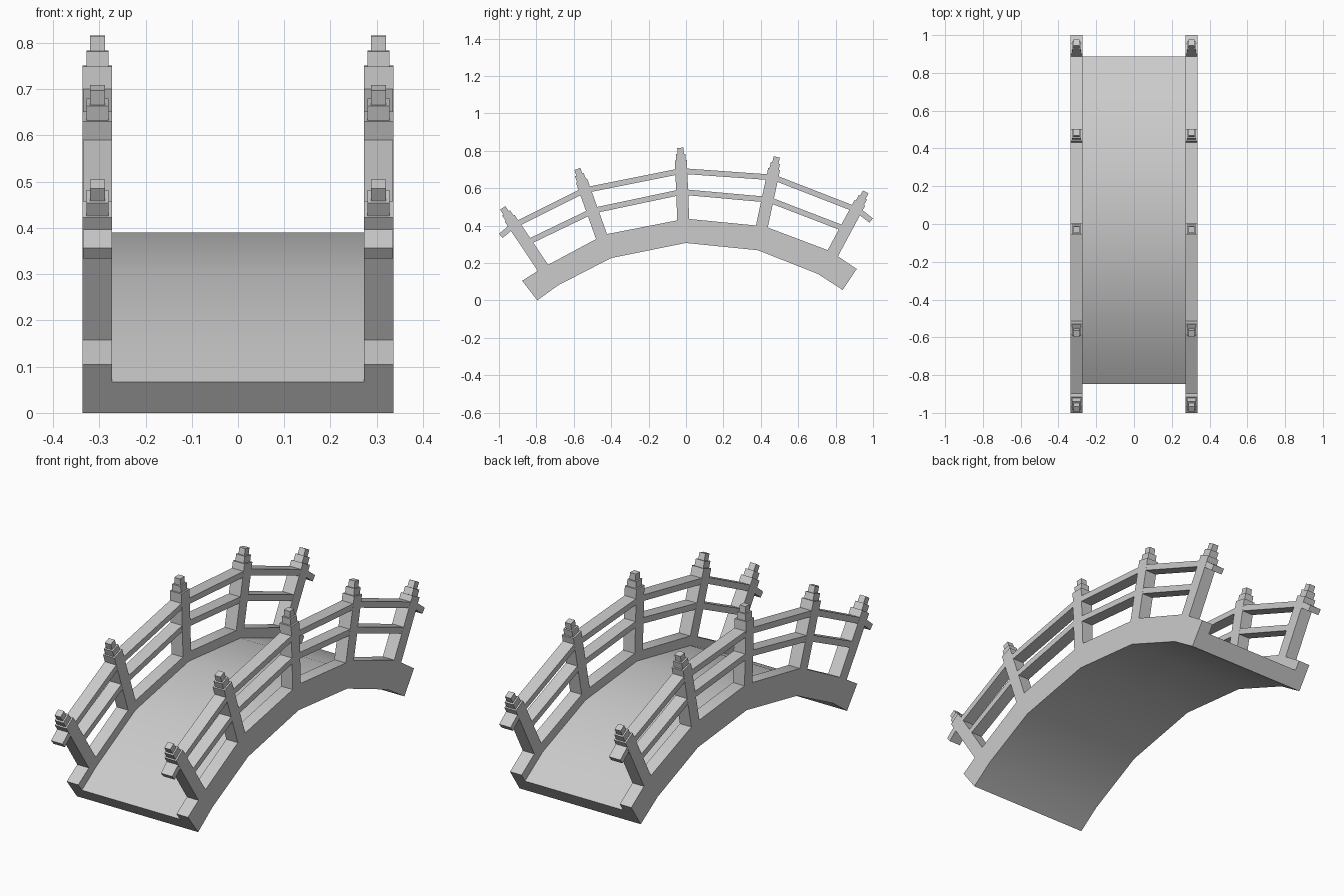
import bpy, bmesh, math
from mathutils import Vector

if "Cube" in bpy.data.objects:
    bpy.data.objects.remove(bpy.data.objects["Cube"])

V = Vector
X_IN, X_OUT = 0.272, 0.336
X_MID = (X_IN + X_OUT) / 2


def make_object(name, bm, mirror=True):
    bmesh.ops.recalc_face_normals(bm, faces=bm.faces)
    mesh = bpy.data.meshes.new(name)
    bm.to_mesh(mesh)
    bm.free()
    ob = bpy.data.objects.new(name, mesh)
    bpy.context.collection.objects.link(ob)
    if mirror:
        ob.modifiers.new("both_sides", 'MIRROR').use_axis[0] = True
    return ob


def loft(bm, rings):
    """Skin a list of equal-length point rings and cap both ends."""
    rings = [[bm.verts.new(p) for p in r] for r in rings]
    n = len(rings[0])
    for a, b in zip(rings, rings[1:]):
        for i in range(n):
            j = (i + 1) % n
            bm.faces.new((a[i], a[j], b[j], b[i]))
    bm.faces.new(rings[0])
    bm.faces.new(rings[-1])


def rect_ring(low, high, half_x, cx=X_MID):
    return [(cx - half_x, *low), (cx + half_x, *low),
            (cx + half_x, *high), (cx - half_x, *high)]


def rail(name, path, thick):
    """Bar following a (y, z) polyline with mitred joints."""
    pts = [V(p) for p in path]
    bm = bmesh.new()
    rings = []
    for i, p in enumerate(pts):
        d0 = (p - pts[i - 1]).normalized() if i else (pts[1] - p).normalized()
        d1 = (pts[i + 1] - p).normalized() if i < len(pts) - 1 else d0
        t = (d0 + d1).normalized()
        n = V((-t.y, t.x)) * (thick / 2 / t.dot(d0))
        rings.append(rect_ring(p - n, p + n, 0.0315))
    loft(bm, rings)
    return make_object(name, bm)


def post(name, base, top):
    """Leaning square post with two stepped caps."""
    base, top = V(base), V(top)
    length = (top - base).length
    d = (top - base).normalized()
    n = V((-d.y, d.x))
    bm = bmesh.new()
    tiers = [(-0.04, length - 0.066, 0.032, 0.032),
             (length - 0.067, length - 0.033, 0.024, 0.025),
             (length - 0.034, length, 0.0165, 0.017)]
    for s0, s1, hx, hn in tiers:
        loft(bm, [rect_ring(base + d * s - n * hn, base + d * s + n * hn, hx)
                  for s in (s0, s1)])
    return make_object(name, bm)


# Arched span: U-shaped section, stations give (bottom, curb top) in (y, z)
stations = [((-0.795, 0.0), (-0.876, 0.105)),
            ((-0.683, 0.081), (-0.757, 0.180)),
            ((-0.399, 0.227), (-0.436, 0.352)),
            ((0.0, 0.307), (0.0, 0.437)),
            ((0.385, 0.268), (0.420, 0.396)),
            ((0.704, 0.142), (0.770, 0.264)),
            ((0.838, 0.056), (0.913, 0.168))]
bm = bmesh.new()
rings = []
for low, high in stations:
    low, high = V(low), V(high)
    deck = low.lerp(high, 0.64)
    rings.append([(-X_OUT, *low), (-X_IN, *low), (X_IN, *low), (X_OUT, *low),
                  (X_OUT, *high), (X_IN, *high), (X_IN, *deck),
                  (-X_IN, *deck), (-X_IN, *high), (-X_OUT, *high)])
loft(bm, rings)
span = make_object("arched_deck", bm, mirror=False)
bpy.context.view_layer.objects.active = span
span.select_set(True)
bpy.ops.object.shade_smooth_by_angle(angle=math.radians(30))

# Railing posts, front to back
posts = [((-0.768, 0.179), (-0.980, 0.495)),
         ((-0.453, 0.345), (-0.581, 0.703)),
         ((-0.015, 0.436), (-0.030, 0.816)),
         ((0.405, 0.393), (0.485, 0.767)),
         ((0.780, 0.243), (0.961, 0.580))]
for i, (b, t) in enumerate(posts):
    post(f"railing_post_{i + 1}", b, t)

# Handrail overshoots the end posts, lower rail stops inside them
rail("upper_rail", [(-0.99, 0.345), (-0.93, 0.396), (-0.545, 0.588),
                    (-0.025, 0.692), (0.47, 0.657), (0.92, 0.482),
                    (0.99, 0.427)], 0.03)
rail("lower_rail", [(-0.865, 0.302), (-0.495, 0.480), (-0.022, 0.580),
                    (0.445, 0.538), (0.85, 0.382)], 0.03)
